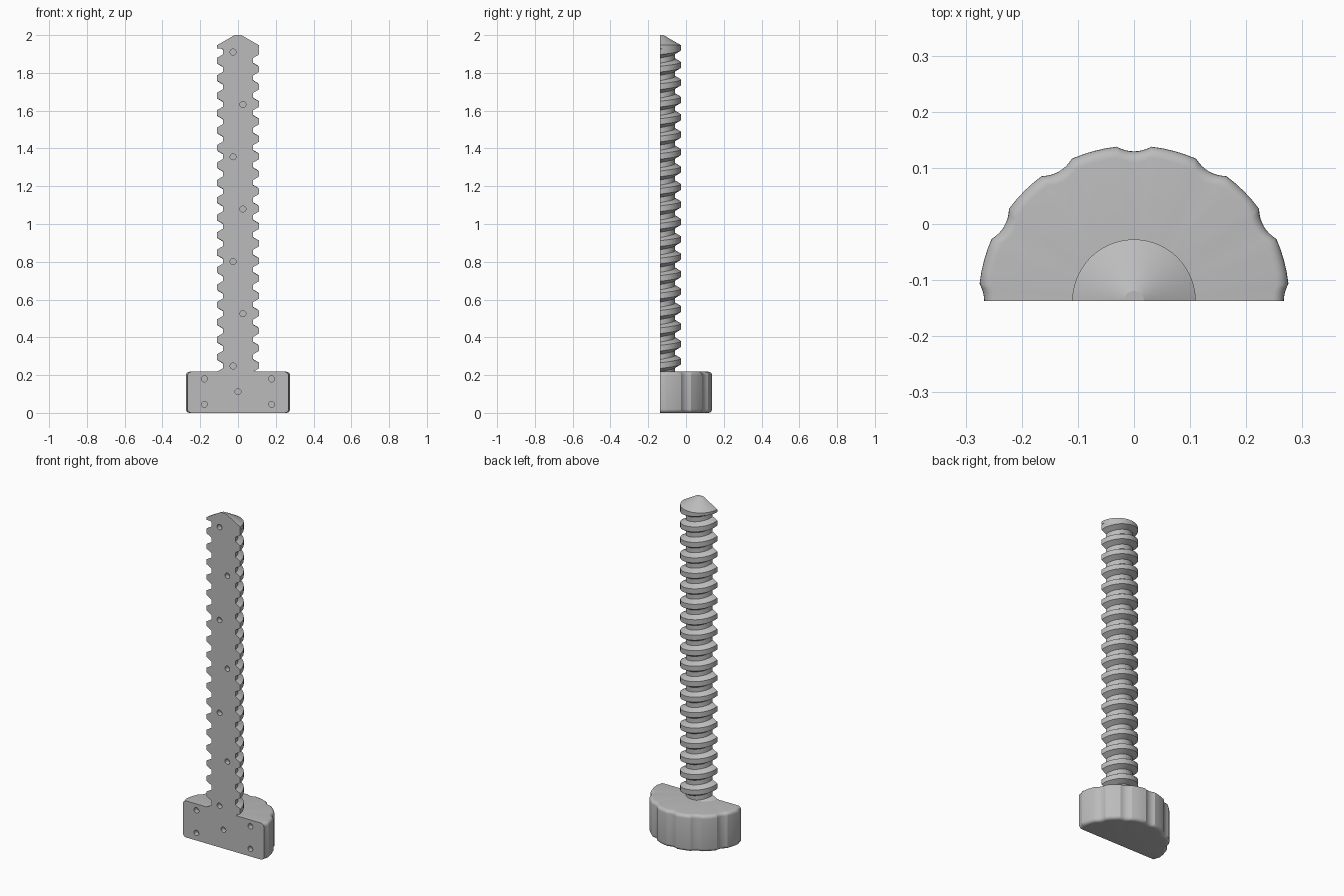
import bpy
import bmesh
from math import sin, cos, pi, sqrt, radians
from mathutils import Matrix

AXIS_Y = -0.1375
KNOB_TOP = 0.218
KNOB_R = 0.277
FILLET = 0.02
CORE_R, THREAD_R = 0.08, 0.11
PITCH = 0.0923
CREST, FLANK = 0.015, 0.0175      # half crest width, flank height
FIRST_TOOTH = 0.25
THREAD_END = 1.93

cube = bpy.data.objects.get("Cube")
if cube:
    bpy.data.objects.remove(cube, do_unlink=True)

grey = bpy.data.materials.new("plain_grey")
grey.use_nodes = True
grey.diffuse_color = (0.5, 0.5, 0.5, 1)
grey.node_tree.nodes["Principled BSDF"].inputs["Base Color"].default_value = (0.5, 0.5, 0.5, 1)


def add_object(name, bm):
    mesh = bpy.data.meshes.new(name)
    bm.to_mesh(mesh)
    bm.free()
    mesh.materials.append(grey)
    obj = bpy.data.objects.new(name, mesh)
    bpy.context.collection.objects.link(obj)
    return obj


def half_solid(name, angles, profile):
    """Half-turn solid whose (radius, z) profile depends on the angle."""
    bm = bmesh.new()
    columns = [[bm.verts.new((r * cos(a), AXIS_Y + r * sin(a), z)) for r, z in profile(a)]
               for a in angles]
    for left, right in zip(columns, columns[1:]):
        for i in range(len(left) - 1):
            bm.faces.new((left[i], right[i], right[i + 1], left[i + 1]))
    # flat cut face
    bm.faces.new(columns[0] + columns[-1][::-1])
    bmesh.ops.remove_doubles(bm, verts=bm.verts, dist=1e-5)
    bmesh.ops.recalc_face_normals(bm, faces=bm.faces)
    return add_object(name, bm)


def drill(obj, spots, radius=0.016, depth=0.03):
    """Blind pin holes in the flat face."""
    bm = bmesh.new()
    for x, z in spots:
        place = Matrix.Translation((x, AXIS_Y, z)) @ Matrix.Rotation(pi / 2, 4, "X")
        bmesh.ops.create_cone(bm, cap_ends=True, segments=20, radius1=radius,
                              radius2=radius, depth=2 * depth, matrix=place)
    cutter = add_object("pin_hole_cutter", bm)
    cutter.hide_render = True
    mod = obj.modifiers.new("pin_holes", "BOOLEAN")
    mod.operation = "DIFFERENCE"
    mod.solver = "EXACT"
    mod.object = cutter
    bpy.ops.object.select_all(action="DESELECT")
    bpy.context.view_layer.objects.active = obj
    obj.select_set(True)
    bpy.ops.object.modifier_apply(modifier=mod.name)
    bpy.data.objects.remove(cutter, do_unlink=True)
    bpy.ops.object.shade_smooth_by_angle(angle=radians(25))


# Knob: rounded rim with a shallow scallop every 30 degrees
def rim_radius(angle):
    a = (angle + pi / 12) % (pi / 6) - pi / 12
    scallop_r, centre = 0.061, 0.328
    inside = scallop_r ** 2 - (centre * sin(a)) ** 2
    if inside <= 0:
        return KNOB_R
    return min(KNOB_R, centre * cos(a) - sqrt(inside))


def knob_profile(angle):
    edge = rim_radius(angle) - FILLET
    arc = [i * pi / 10 for i in range(6)]
    bottom = [(edge + FILLET * sin(t), FILLET - FILLET * cos(t)) for t in arc]
    top = [(r, KNOB_TOP - z) for r, z in reversed(bottom)]
    return [(0, 0)] + bottom + top + [(0, KNOB_TOP)]


half = 6.5
steps = [half * (i / 4 - 1) for i in range(9)] + [half + (30 - 2 * half) * i / 4 for i in (1, 2, 3)]
knob_angles = sorted(30 * n + s for n in range(7) for s in steps)
knob_angles = [radians(a) for a in knob_angles if -0.01 < a < 180.01]
knob = half_solid("scalloped_knob", knob_angles, knob_profile)


# Threaded shaft: trapezoid helix with a cone tip
def shaft_profile(angle):
    points = [(0, KNOB_TOP)]
    for n in range(-2, 21):
        centre = FIRST_TOOTH + PITCH * (n + angle / (2 * pi))
        for offset in (-CREST - FLANK, -CREST, CREST, CREST + FLANK):
            z = min(max(centre + offset, KNOB_TOP), THREAD_END)
            turn = (z - FIRST_TOOTH) / PITCH - angle / (2 * pi)
            away = abs(turn - round(turn)) * PITCH
            fall = min(max((away - CREST) / FLANK, 0), 1)
            points.append((THREAD_R + (CORE_R - THREAD_R) * fall, z))
    return points + [(THREAD_R, THREAD_END), (THREAD_R, 1.947), (0.018, 2.0), (0, 2.0)]


shaft = half_solid("threaded_shaft", [pi * i / 48 for i in range(49)], shaft_profile)

# Pin holes
drill(knob, [(0, 0.112)] + [(x, z) for x in (-0.178, 0.178) for z in (0.045, 0.18)])
drill(shaft, [(0.026 * (-1) ** (i + 1), 0.248 + 0.277 * i) for i in range(7)])
